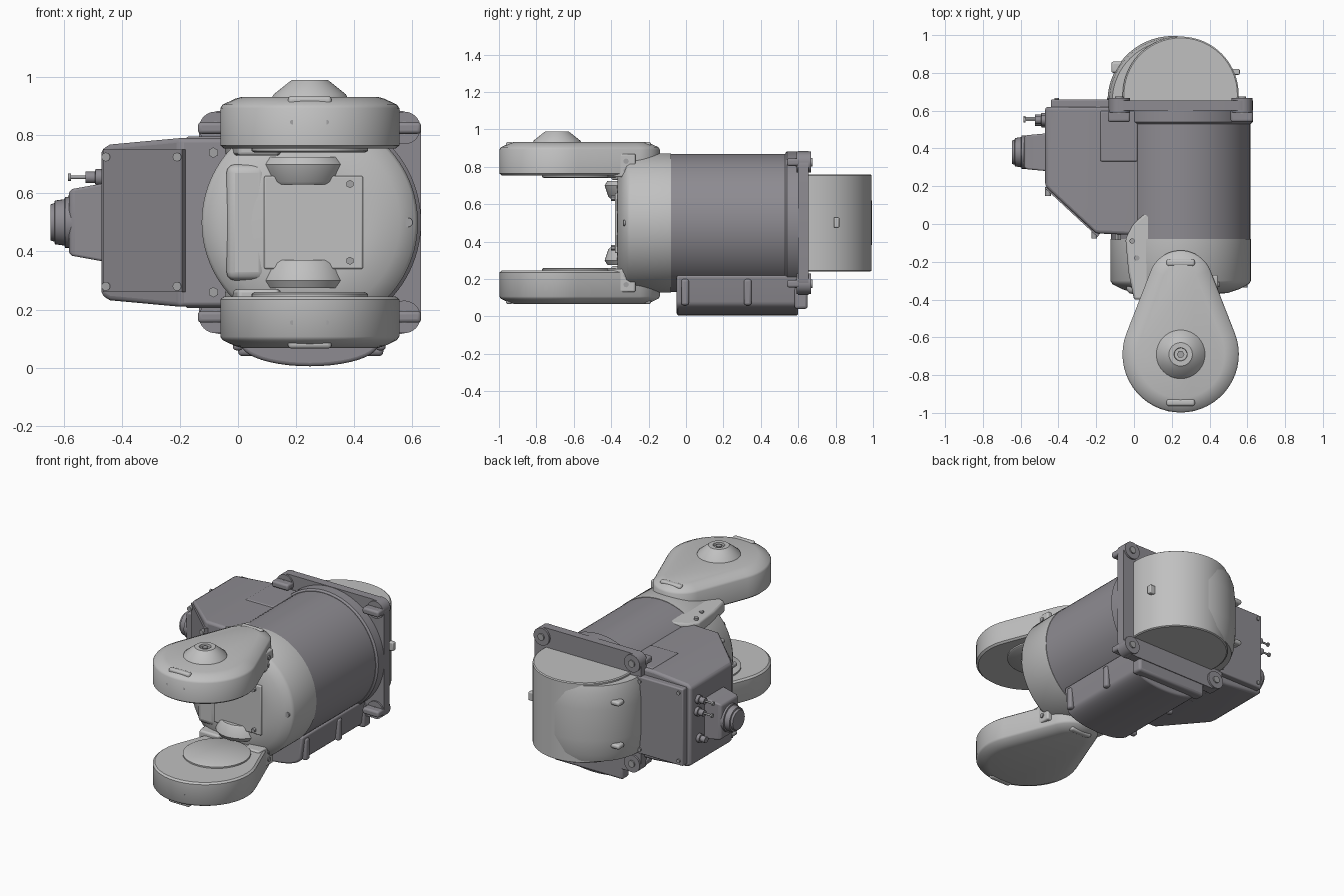
import bpy, bmesh
from math import sin, cos, pi, asin, atan2
from mathutils import Vector, Matrix

old = bpy.data.objects.get("Cube")
if old:
    bpy.data.objects.remove(old)


def material(name, color):
    m = bpy.data.materials.new(name)
    m.use_nodes = True
    m.diffuse_color = (*color, 1)
    m.node_tree.nodes["Principled BSDF"].inputs["Base Color"].default_value = (*color, 1)
    return m


LIGHT = material("light grey", (0.53, 0.53, 0.53))
DARK = material("dark grey", (0.27, 0.26, 0.285))
METAL = material("screw grey", (0.36, 0.36, 0.37))
PARTS = []
CX, CZ = 0.247, 0.5


def loft(name, rings, mat, bevel=0.0):
    """Skin a stack of rings with equal point counts and cap both ends."""
    bm = bmesh.new()
    rows = [[bm.verts.new(p) for p in ring] for ring in rings]
    n = len(rows[0])
    for a, b in zip(rows, rows[1:]):
        for i in range(n):
            j = (i + 1) % n
            bm.faces.new((a[i], a[j], b[j], b[i]))
    bm.faces.new(rows[0][::-1])
    bm.faces.new(rows[-1])
    bmesh.ops.recalc_face_normals(bm, faces=bm.faces)
    mesh = bpy.data.meshes.new(name)
    bm.to_mesh(mesh)
    bm.free()
    obj = bpy.data.objects.new(name, mesh)
    bpy.context.collection.objects.link(obj)
    mesh.materials.append(mat)
    if bevel:
        mod = obj.modifiers.new("rounding", "BEVEL")
        mod.width, mod.segments, mod.limit_method = bevel, 3, "ANGLE"
    PARTS.append(obj)
    return obj


def lathe(name, axis, center, profile, mat, n=64):
    """Turn (distance along axis, radius) pairs about an axis through center."""
    k = "xyz".index(axis)
    rings = []
    for d, r in profile:
        ring = []
        for i in range(n):
            p = Vector(center)
            p[k] += d
            p[(k + 1) % 3] += r * cos(2 * pi * i / n)
            p[(k + 2) % 3] += r * sin(2 * pi * i / n)
            ring.append(p)
        rings.append(ring)
    return loft(name, rings, mat)


def box(name, lo, hi, mat, bevel=0.0):
    rings = [[(lo[0], lo[1], z), (hi[0], lo[1], z), (hi[0], hi[1], z), (lo[0], hi[1], z)]
             for z in (lo[2], hi[2])]
    return loft(name, rings, mat, bevel)


def flip(z, side):
    return CZ + side * (z - CZ)


def teardrop(inset, n=32):
    """Outline around a large disc and a smaller one behind it."""
    big, small, y0, y1 = 0.308, 0.17, -0.69, -0.31
    a = asin((big - small) / (y1 - y0))
    pts = []
    for r, y, start, end in ((small, y1, a, pi - a), (big, y0, pi - a, 2 * pi + a)):
        for i in range(n + 1):
            t = start + (end - start) * i / n
            pts.append((CX + (r - inset) * cos(t), y + (r - inset) * sin(t)))
    return pts


# Barrel: dark rear body and light domed front
lathe("barrel_body", "y", (CX, 0, CZ), [(-0.08, 0.369), (0.56, 0.369)], DARK, 96)
lathe("barrel_front", "y", (CX, 0, CZ),
      [(-0.08, 0.372), (-0.3, 0.372), (-0.318, 0.362), (-0.345, 0.31), (-0.365, 0.25),
       (-0.37, 0.2)], LIGHT, 96)
lathe("barrel_collar", "y", (CX, 0, CZ), [(0.53, 0.372), (0.54, 0.383), (0.6, 0.383)], DARK, 96)
box("front_panel", (0.09, -0.38, 0.34), (0.43, -0.34, 0.66), LIGHT, 0.006)
box("front_column", (-0.04, -0.37, 0.3), (0.1, -0.3, 0.7), LIGHT, 0.03)

# Square mounting flange with corner ears and holes
flange = box("flange", (-0.135, 0.6, 0.115), (0.63, 0.655, 0.885), DARK)
bm = bmesh.new()
bm.from_mesh(flange.data)
edges = [e for e in bm.edges if abs(e.verts[0].co.y - e.verts[1].co.y) > 0.01]
bmesh.ops.bevel(bm, geom=edges, offset=0.08, segments=6, profile=0.5, affect="EDGES")
bm.to_mesh(flange.data)
bm.free()
for sx in (-1, 1):
    for sz in (-1, 1):
        x, z = CX + sx * 0.325, CZ + sz * 0.325
        lathe("flange_ear", "y", (x, 0, z), [(0.59, 0.056), (0.667, 0.056)], DARK, 32)
        lathe("flange_bolt", "y", (x, 0, z), [(0.585, 0.022), (0.675, 0.022)], METAL, 24)
        box("flange_edge", (x - 0.06, 0.54, z - 0.02), (x + 0.058, 0.61, z + 0.02), DARK, 0.012)

# Rear elbow, a D-shaped drum with an offset bulging shell
def drum(cx, cy, r, z):
    return [(cx + r * cos(2 * pi * i / 96), max(cy + r * sin(2 * pi * i / 96), 0.63), z)
            for i in range(96)]


loft("elbow_drum", [drum(CX, 0.685, r, z) for z, r in
                    ((0.24, 0.3), (0.245, 0.307), (0.755, 0.307), (0.76, 0.3))], LIGHT)
loft("elbow_shell", [drum(0.205, 0.65, r, z) for z, r in
                     ((0.255, 0.32), (0.3, 0.335), (0.4, 0.345), (0.6, 0.345),
                      (0.7, 0.335), (0.745, 0.32))], LIGHT)
for z in (0.36, 0.64):
    box("elbow_slot", (-0.12, 0.8, z - 0.015), (-0.02, 0.86, z + 0.015), LIGHT, 0.012)
box("elbow_tab", (0.5, 0.79, 0.475), (0.56, 0.82, 0.53), LIGHT, 0.006)

# Mirrored pair of fork arms with their hubs and brackets
for side, word in ((1, "upper"), (-1, "lower")):
    layers = ((0.755, 0.012), (0.765, 0), (0.893, 0), (0.905, 0.008), (0.925, 0.05), (0.932, 0.075))
    loft(word + "_arm", [[(x, y, flip(z, side)) for x, y in teardrop(i)] for z, i in layers], LIGHT)
    lathe(word + "_arm_pad", "z", (CX, -0.57, CZ),
          [(side * 0.27, 0.2), (side * 0.246, 0.2), (side * 0.24, 0.19)], LIGHT)
    lathe(word + "_hub", "z", (0.225, -0.28, CZ),
          [(side * d, r) for d, r in ((0.13, 0.125), (0.14, 0.135), (0.2, 0.155), (0.225, 0.14))], LIGHT)
    z0, z1 = sorted((flip(0.745, side), flip(0.87, side)))
    box(word + "_bracket", (0.33, -0.42, z0), (0.445, -0.27, z1), LIGHT, 0.01)
    for z in (0.78, 0.83):
        lathe(word + "_bracket_screw", "x", (0.44, -0.32, flip(z, side)), [(0, 0.014), (0.012, 0.014)], METAL, 16)
    # Rounded side lug that wraps onto the barrel
    lug = [(0.18, -0.16), (0.18, -0.04), (0.14, 0.05), (0.1, 0.07), (0.05, 0.05),
           (-0.01, -0.01), (-0.045, -0.08), (-0.03, -0.25), (0.0, -0.4), (0.14, -0.4)]
    loft(word + "_lug", [[(x, y, flip(z + 0.32 * max(x, 0) * k, side)) for x, y in lug]
                         for z, k in ((0.73, 0), (0.8, 1))], LIGHT, 0.012)
    for x, y in ((-0.01, -0.09), (0.015, -0.18)):
        lathe(word + "_lug_screw", "z", (x, y, CZ), [(side * 0.29, 0.014), (side * 0.318, 0.014)], METAL, 16)
    # End plates and front screws
    for y in (-0.945, -0.205):
        z0, z1 = sorted((flip(0.89, side), flip(0.934, side)))
        box(word + "_arm_slot", (CX - 0.075, y - 0.018, z0), (CX + 0.075, y + 0.018, z1), LIGHT, 0.012)
    for x in (0.187, 0.305):
        lathe(word + "_arm_screw", "y", (x, -0.992, flip(0.845, side)), [(0, 0.008), (0.02, 0.008)], METAL, 16)
    lathe(word + "_panel_screw", "y", (0.385, -0.4, flip(0.632, side)), [(0, 0.014), (0.03, 0.014)], METAL, 6)

lathe("upper_boss", "z", (CX, -0.69, 0), [(0.925, 0.132), (0.94, 0.125), (0.98, 0.075),
                                          (0.99, 0.062), (0.99, 0.035), (0.975, 0.033)], LIGHT)
lathe("boss_pin", "z", (CX, -0.69, 0), [(0.96, 0.02), (0.987, 0.02)], METAL, 6)
lathe("barrel_screw", "y", (0.585, -0.335, 0.5), [(0, 0.016), (0.03, 0.016)], METAL, 16)

# Belly box below the barrel with side ribs
arc = [(CX + 0.235 * cos(pi * i / 20), 0.08 - 0.075 * sin(pi * i / 20)) for i in range(21)]
arc = [(0.5, 0.22)] + arc + [(-0.005, 0.22)]
loft("belly_box", [[(x, y, z) for x, z in arc] for y in (-0.05, 0.6)], DARK, 0.012)
box("belly_foot", (0.0, 0.58, 0.04), (0.5, 0.65, 0.2), DARK, 0.015)
for x in (0.0, 0.49):
    for y in (-0.005, 0.33):
        box("belly_rib", (x - 0.018, y - 0.02, 0.06), (x + 0.018, y + 0.02, 0.2), DARK, 0.012)

# Tapered control box at the side
sections = ((-0.47, 0.2, 0.25), (-0.44, 0.172, 0.268), (-0.2, -0.05, 0.29), (0.06, -0.06, 0.29))
loft("control_box", [[(x, y, CZ - h), (x, 0.62, CZ - h), (x, 0.62, CZ + h), (x, y, CZ + h)]
                     for x, y, h in sections], DARK, 0.015)
box("box_back_cover", (-0.44, 0.61, 0.25), (-0.1, 0.66, 0.75), DARK, 0.008)
loft("box_front_plate", [[(-0.462 - o, 0.185 - o, z), (-0.19 - o, -0.067 - o, z),
                          (-0.18, -0.05, z), (-0.452, 0.2, z)]
                         for o in (0.002,) for z in (0.26, 0.75)], DARK)
for x, y in ((-0.455, 0.165), (-0.21, -0.06)):
    for z in (0.28, 0.725):
        lathe("plate_screw", "y", (x, y, z), [(-0.018, 0.015), (0.03, 0.015)], METAL, 16)
for z in (0.26, 0.74):
    lathe("box_screw", "y", (-0.085, -0.075, z), [(-0.01, 0.018), (0.04, 0.018)], METAL, 6)
for x in (-0.41, -0.13):
    for z in (0.28, 0.72):
        lathe("cover_screw", "y", (x, 0.65, z), [(0, 0.012), (0.018, 0.012)], METAL, 16)
for side in (1, -1):
    z0, z1 = sorted((flip(0.77, side), flip(0.795, side)))
    box("box_rib", (-0.18, 0.33, z0), (0.02, 0.6, z1), DARK, 0.01)

# Connector housing, round gland and small plugs
loft("connector_housing", [[(x, 0.38 - w, CZ - h), (x, 0.38 + w, CZ - h),
                            (x, 0.38 + w, CZ + h), (x, 0.38 - w, CZ + h)]
                           for x, w, h in ((-0.46, 0.1, 0.135), (-0.57, 0.09, 0.115),
                                           (-0.582, 0.08, 0.105))], DARK, 0.012)
lathe("cable_gland", "x", (0, 0.38, CZ), [(-0.57, 0.088), (-0.595, 0.088), (-0.597, 0.08),
                                          (-0.63, 0.075), (-0.632, 0.066), (-0.645, 0.062)], DARK, 32)
for y, z, tip in ((0.55, 0.655, -0.585), (0.56, 0.58, -0.585), (0.54, 0.4, -0.52)):
    lathe("plug", "x", (0, y, z), [(-0.46, 0.028), (-0.49, 0.028), (-0.492, 0.02), (-0.525, 0.02)], DARK, 16)
    lathe("plug_stem", "x", (0, y, z), [(-0.5, 0.006), (tip + 0.01, 0.006), (tip + 0.01, 0.013),
                                        (tip, 0.013)], METAL, 12)

# Smooth shading with crisp edges
bpy.ops.object.select_all(action="DESELECT")
for obj in PARTS:
    obj.select_set(True)
bpy.context.view_layer.objects.active = PARTS[0]
bpy.ops.object.shade_smooth_by_angle(angle=0.6)
